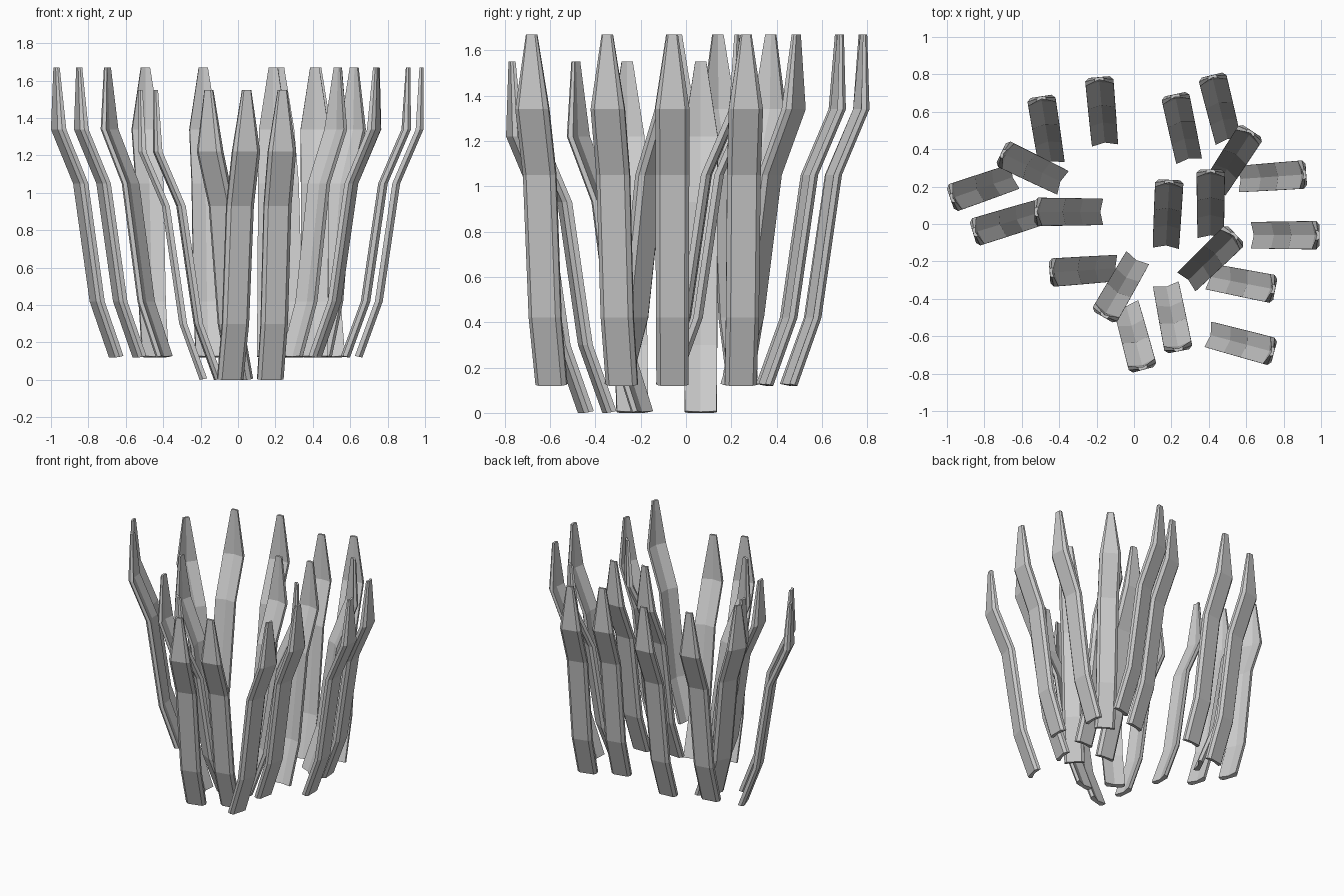
import bpy, bmesh
from math import cos, sin, radians
from mathutils import Matrix

if "Cube" in bpy.data.objects:
    bpy.data.objects.remove(bpy.data.objects["Cube"])

# Cross-section: (outward, sideways) - creased inner face, flat chamfered outer face
SECTION = [(0, -.072), (.016, 0), (0, .072), (.024, .073),
           (.042, .054), (.042, -.054), (.024, -.073)]

# Rings up the bent blade: outward lean, height, width scale, thickness scale
RINGS = [(0, .008, .97, .95), (.107, .30, 1, 1), (.2, .93, 1.02, 1),
         (.325, 1.22, 1.04, 1), (.345, 1.55, .34, .5)]

# Blades: base x, base y, facing angle; upper clump starts at z = 0.12
UPPER = [(.625, -.06, 0), (.555, .24, 4), (.395, -.28, -11), (.395, -.59, -15),
         (.28, -.31, 44), (.43, .19, 57), (.505, .44, 104), (.295, .335, 102),
         (.41, -.075, 90), (.17, -.13, 87), (-.155, .42, 95), (-.44, .32, 99),
         (-.38, .22, 154), (-.635, .255, 199), (-.51, .06, 197)]
LOWER = [(-.165, .065, 180), (-.085, -.235, 184), (.02, -.18, 240),
         (-.045, -.425, 285), (.17, -.32, 281)]


def blade_mesh():
    bm = bmesh.new()
    rings = []
    for i, (r, z, w, t) in enumerate(RINGS):
        tilt = .2 if i == 0 else 0   # base is cut at a slight slant
        rings.append([bm.verts.new((r + u * t, v * w, z - u * tilt))
                      for u, v in SECTION])
    n = len(SECTION)
    for a, b in zip(rings, rings[1:]):
        for k in range(n):
            m = (k + 1) % n
            bm.faces.new((a[k], a[m], b[m], b[k]))
    bm.faces.new(rings[0])
    bm.faces.new(rings[-1])
    bmesh.ops.recalc_face_normals(bm, faces=bm.faces)
    mesh = bpy.data.meshes.new("blade")
    bm.to_mesh(mesh)
    bm.free()
    return mesh


# Grass clump: one shared blade mesh, placed and turned
mesh = blade_mesh()
for label, group, z in (("upper_blade", UPPER, .12), ("lower_blade", LOWER, 0)):
    for i, (x, y, angle) in enumerate(group):
        ob = bpy.data.objects.new(f"{label}_{i + 1}", mesh)
        ob.location = (x, y, z)
        ob.rotation_euler.z = radians(angle)
        bpy.context.collection.objects.link(ob)
